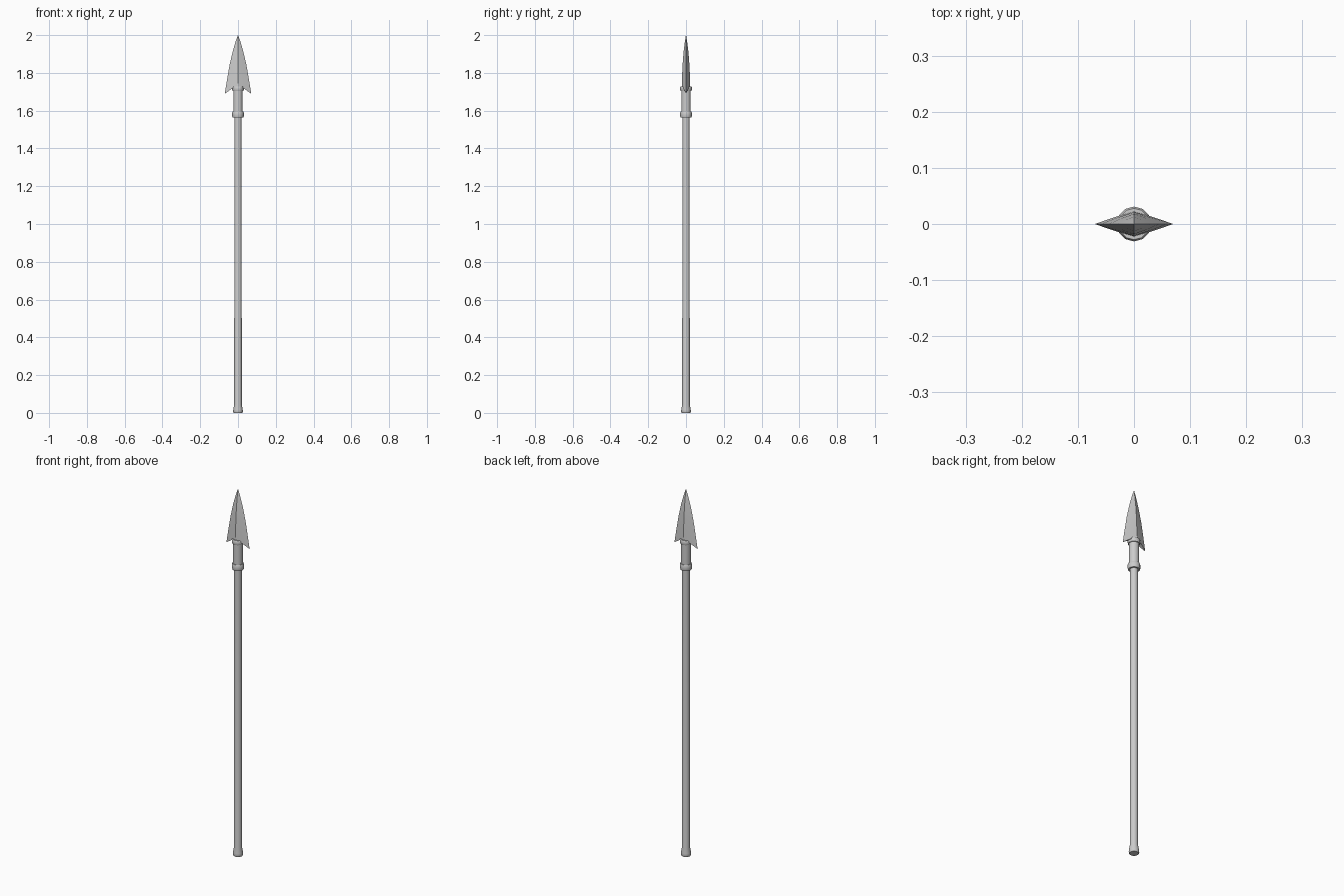
import bpy, bmesh, math

if "Cube" in bpy.data.objects:
    bpy.data.objects.remove(bpy.data.objects["Cube"])

SIDES = 12


def make_object(name, bm, angle=None):
    bmesh.ops.recalc_face_normals(bm, faces=bm.faces)
    me = bpy.data.meshes.new(name)
    bm.to_mesh(me)
    bm.free()
    ob = bpy.data.objects.new(name, me)
    bpy.context.collection.objects.link(ob)
    if angle:
        bpy.context.view_layer.objects.active = ob
        ob.select_set(True)
        bpy.ops.object.shade_smooth_by_angle(angle=math.radians(angle))
        ob.select_set(False)
    return ob


def loft(name, rings, angle=None):
    """Skin a stack of equal-length point rings and cap both ends."""
    bm = bmesh.new()
    loops = [[bm.verts.new(p) for p in ring] for ring in rings]
    n = len(loops[0])
    for a, b in zip(loops, loops[1:]):
        for i in range(n):
            j = (i + 1) % n
            bm.faces.new((a[i], a[j], b[j], b[i]))
    bm.faces.new(loops[0][::-1])
    bm.faces.new(loops[-1])
    return make_object(name, bm, angle)


def lathe(name, profile):
    step = 2 * math.pi / SIDES
    return loft(name, [[(r * math.cos(i * step), r * math.sin(i * step), z)
                        for i in range(SIDES)] for r, z in profile], 40)


# Long wooden shaft with a flared butt
lathe("shaft", [(0.023, 0), (0.0255, 0.006), (0.025, 0.018), (0.020, 0.045), (0.0195, 1.60)])

# Socket tube joining shaft and blade
lathe("socket", [(0.025, 1.575), (0.025, 1.725)])

# Collars at both ends of the socket
for name, z, r, h in (("lower_collar", 1.58, 0.031, 0.016), ("upper_collar", 1.717, 0.031, 0.012)):
    lathe(name, [(0.024, z - h), (r - 0.002, z - h), (r, z - h * 0.5),
                 (r, z + h * 0.5), (r - 0.003, z + h), (0.022, z + h)])

# Blade: diamond sections, cutting edges swept back below the mid ridge
# (edge half width, edge z, ridge half thickness, ridge z)
sections = [(0.070, 1.69, 0.022, 1.728), (0.058, 1.765, 0.021, 1.78),
            (0.045, 1.84, 0.018, 1.845), (0.029, 1.91, 0.013, 1.91),
            (0.013, 1.965, 0.006, 1.965), (0.0005, 2.0, 0.0005, 2.0)]
bm = bmesh.new()
rows = []
for w, ze, t, zr in sections:
    zm = zr + (ze - zr) * 0.3
    half = [(-w, 0, ze), (-w * 0.45, -t * 0.6, zm), (0, -t, zr), (w * 0.45, -t * 0.6, zm),
            (w, 0, ze), (w * 0.45, t * 0.6, zm), (0, t, zr), (-w * 0.45, t * 0.6, zm)]
    rows.append([bm.verts.new(p) for p in half])
for a, b in zip(rows, rows[1:]):
    for i in range(8):
        j = (i + 1) % 8
        bm.faces.new((a[i], a[j], b[j], b[i]))
a = rows[0]
bm.faces.new((a[0], a[1], a[7]))
bm.faces.new((a[1], a[2], a[6], a[7]))
bm.faces.new((a[2], a[3], a[5], a[6]))
bm.faces.new((a[3], a[4], a[5]))
bm.faces.new(rows[-1])
make_object("blade", bm, 20)
